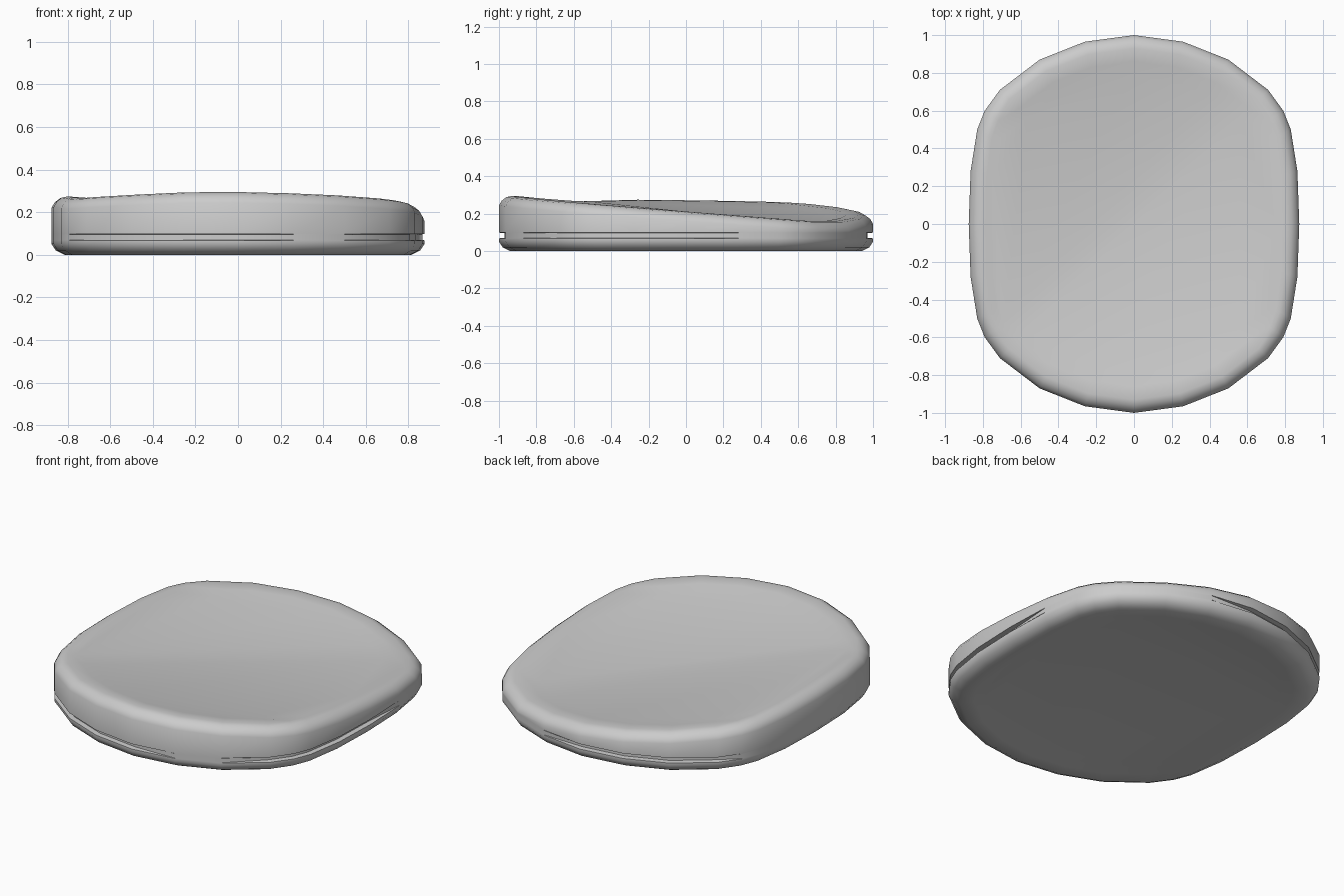
import bpy, bmesh, math
from mathutils import Vector

if "Cube" in bpy.data.objects:
    bpy.data.objects.remove(bpy.data.objects["Cube"])

# outline of the pad: one quarter, mirrored to a full loop of 28 points
quarter = [(.875, 0), (.865, .28), (.83, .5), (.79, .6), (.71, .71),
           (.5, .87), (.26, .965), (0, 1)]
half = quarter + [(-x, y) for x, y in quarter[-2::-1]]
outline = [Vector(p) for p in half + [(x, -y) for x, y in half[-2:0:-1]]]
N = len(outline)


def top_height(x, y):
    """Shallow dish folded along the diagonal, lowest at the back right."""
    t = max(0, (x + y + 1.1) / 2.5)
    return .265 - .115 * t + .033 * abs(x - y + .2)


def inward(p, d):
    return p * (1 - d / p.length)


def in_groove(p):
    """Seam is open at front left, front right side and back left."""
    front_left = p.x < .01 and -1.1 < p.y < -.65
    right = p.x > .6 and -.75 < p.y < .01
    back_left = -.75 < p.x < .01 and p.y > .65
    return front_left or right or back_left


bm = bmesh.new()
rings = []


def add_ring(fn):
    rings.append([bm.verts.new(fn(p)) for p in outline])


def wall(off, z, from_top=False, groove=False):
    def fn(p):
        d = off + (.03 if groove and in_groove(p) else 0)
        q = inward(p, d)
        h = top_height(*inward(p, .07)) + z if from_top else z
        return (q.x, q.y, h)
    add_ring(fn)


def ends(p):
    return abs(p.y) > .65


# underside rim, side wall with open seam, rounded upper edge
add_ring(lambda p: (*inward(p, .2), .012 if ends(p) else .004))
wall(.14, .002)
wall(.06, 0)
wall(.02, .02)
wall(0, .05)
wall(0, .068)
wall(0, .07, groove=True)
wall(0, .096, groove=True)
wall(0, .098)
wall(0, -.05, True)
wall(.015, -.025, True)
wall(.04, -.006, True)
wall(.07, 0, True)


# padded rim at front and back, dropping to the dished top
def rim(d_end, d_side, drop):
    def fn(p):
        q = inward(p, d_end if ends(p) else d_side)
        return (q.x, q.y, top_height(q.x, q.y) - (drop if ends(p) else 0))
    add_ring(fn)


rim(.14, .09, .003)
rim(.21, .12, .018)

for a, b in zip(rings, rings[1:]):
    for i in range(N):
        j = (i + 1) % N
        bm.faces.new((a[i], a[j], b[j], b[i]))
bm.faces.new(rings[0][::-1])

# top panel split along the diagonal fold
last = rings[-1]


def nearest(x, y):
    return min(range(N), key=lambda i: (last[i].co.xy - Vector((x, y))).length)


b, a = nearest(.55, .7), nearest(-.66, -.48)
bm.faces.new(last[b:a + 1])
bm.faces.new(last[a:] + last[:b + 1])

bmesh.ops.recalc_face_normals(bm, faces=bm.faces)
me = bpy.data.meshes.new("seat_pad")
bm.to_mesh(me)
bm.free()
pad = bpy.data.objects.new("seat_pad", me)
bpy.context.collection.objects.link(pad)
bpy.context.view_layer.objects.active = pad
pad.select_set(True)
bpy.ops.object.shade_smooth_by_angle(angle=math.radians(40))
